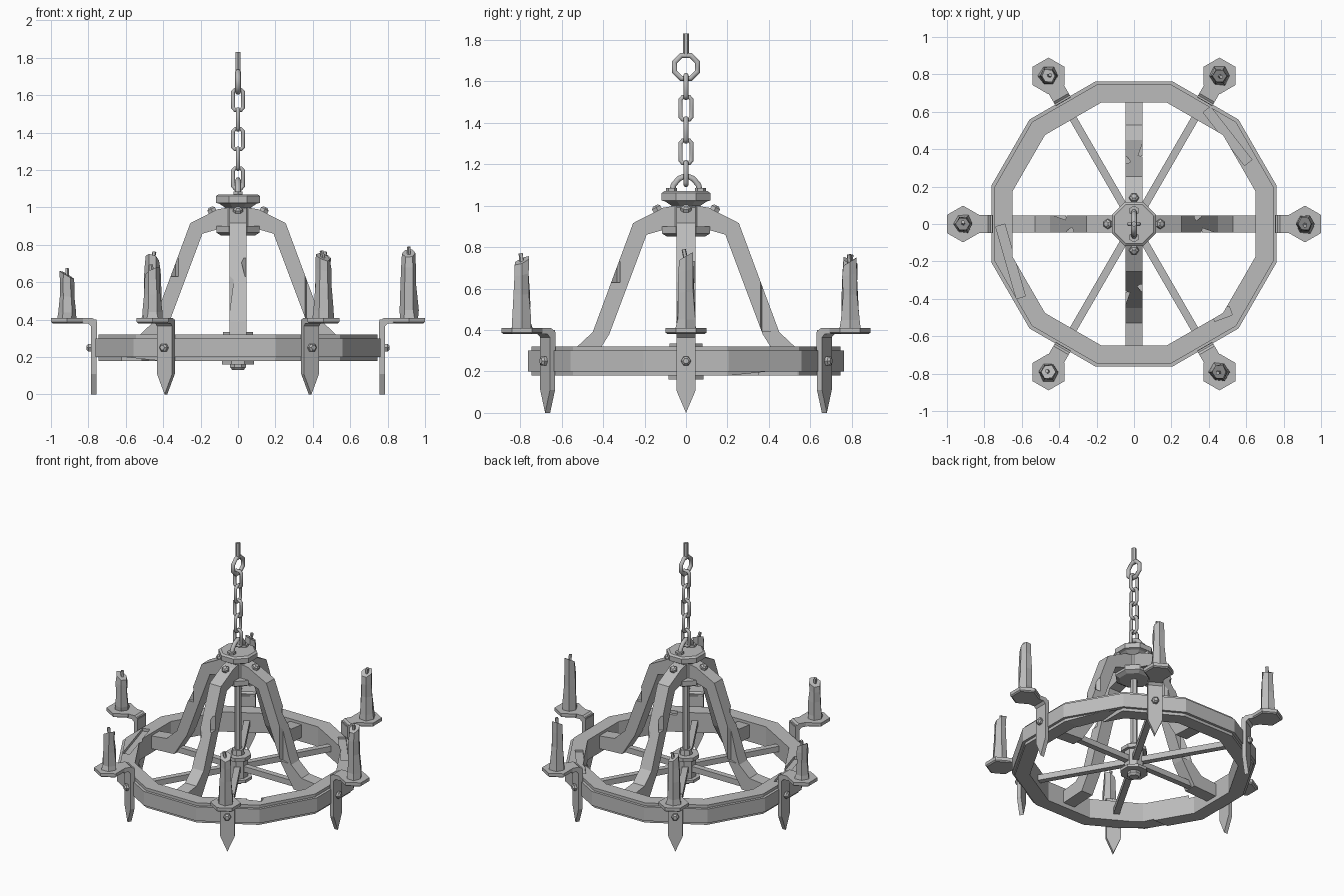
import bpy, bmesh, random
from math import pi, cos, sin, radians
from mathutils import Matrix, Vector

random.seed(4)
if "Cube" in bpy.data.objects:
    bpy.data.objects.remove(bpy.data.objects["Cube"])

grey = bpy.data.materials.new("plain_grey")
grey.use_nodes = True
grey.diffuse_color = (0.5, 0.5, 0.5, 1)
grey.node_tree.nodes["Principled BSDF"].inputs["Base Color"].default_value = (0.5, 0.5, 0.5, 1)


def turn(angle):
    return Matrix.Rotation(radians(angle), 4, 'Z')


def finish(name, bm, matrix=Matrix()):
    bmesh.ops.transform(bm, matrix=matrix, verts=bm.verts)
    bmesh.ops.recalc_face_normals(bm, faces=bm.faces)
    mesh = bpy.data.meshes.new(name)
    bm.to_mesh(mesh)
    bm.free()
    mesh.materials.append(grey)
    obj = bpy.data.objects.new(name, mesh)
    bpy.context.collection.objects.link(obj)
    return obj


def loft(name, rings, closed=False, matrix=Matrix()):
    """Skin a list of equal point rings, capped or joined end to start."""
    bm = bmesh.new()
    loops = [[bm.verts.new(p) for p in ring] for ring in rings]
    pairs = list(zip(loops, loops[1:] + loops[:1])) if closed else list(zip(loops, loops[1:]))
    for a, b in pairs:
        for i in range(len(a)):
            j = (i + 1) % len(a)
            bm.faces.new((a[i], a[j], b[j], b[i]))
    if not closed:
        bm.faces.new(loops[0])
        bm.faces.new(loops[-1])
    return finish(name, bm, matrix)


def lathe(name, profile, sides, closed=False, matrix=Matrix()):
    """Spin (apothem, z) points into a faceted solid with flats on the x axis."""
    def ring(r, z):
        r /= cos(pi / sides)
        steps = [2 * pi * (i + 0.5) / sides for i in range(sides)]
        return [(r * cos(a), r * sin(a), z) for a in steps]
    return loft(name, [ring(r, z) for r, z in profile], closed, matrix)


def slab(name, outline, width, matrix=Matrix()):
    """Extrude an x-z outline along y."""
    sides = [[(x, y, z) for x, z in outline] for y in (-width / 2, width / 2)]
    return loft(name, sides, False, matrix)


def tube(name, points, radius, cyclic):
    curve = bpy.data.curves.new(name, 'CURVE')
    curve.dimensions = '3D'
    curve.bevel_depth = radius
    curve.bevel_resolution = 1
    curve.use_fill_caps = True
    spline = curve.splines.new('POLY')
    spline.points.add(len(points) - 1)
    for p, co in zip(spline.points, points):
        p.co = (*co, 1)
    spline.use_cyclic_u = cyclic
    curve.materials.append(grey)
    obj = bpy.data.objects.new(name, curve)
    bpy.context.collection.objects.link(obj)
    bpy.ops.object.select_all(action='DESELECT')
    obj.select_set(True)
    bpy.context.view_layer.objects.active = obj
    bpy.ops.object.convert(target='MESH')
    return obj


def chip(obj, place, size, axis, angle):
    """Cut a splintered wedge out of a wooden part."""
    bm = bmesh.new()
    bmesh.ops.create_cube(bm, size=1)
    matrix = (Matrix.Translation(place) @ Matrix.Rotation(radians(angle), 4, Vector(axis))
              @ Matrix.Diagonal((*size, 1)))
    cutter = finish("chip_cutter", bm, matrix)
    cutter.hide_render = True
    cutter.hide_set(True)
    mod = obj.modifiers.new("chip", 'BOOLEAN')
    mod.operation = 'DIFFERENCE'
    mod.solver = 'EXACT'
    mod.object = cutter


# Wooden wheel with its outer band
wheel = lathe("wheel_rim", [(0.65, 0.18), (0.745, 0.18), (0.745, 0.32), (0.65, 0.32)], 12, True)
lathe("rim_band", [(0.735, 0.2), (0.763, 0.2), (0.763, 0.3), (0.735, 0.3)], 12, True)
chip(wheel, (-0.66, -0.2, 0.33), (0.05, 0.4, 0.06), (0, 0, 1), 16)
chip(wheel, (0.5, 0.47, 0.33), (0.36, 0.05, 0.05), (0, 0, 1), -52)
chip(wheel, (0.47, -0.48, 0.33), (0.1, 0.05, 0.06), (0, 0, 1), 20)
chip(wheel, (0.7, 0.35, 0.17), (0.3, 0.4, 0.05), (1, 0, 0), 6)
chip(wheel, (-0.56, -0.56, 0.17), (0.35, 0.3, 0.05), (0, 1, 0), 6)

# Four bent wooden straps rising to the crown
strap_side = [(0.05, 1.0), (0.11, 0.99), (0.255, 0.916), (0.45, 0.39), (0.53, 0.315), (0.66, 0.3),
              (0.66, 0.21), (0.47, 0.22), (0.37, 0.38), (0.19, 0.86), (0.05, 0.9)]
for i in range(4):
    spin = turn(90 * i)
    strap = slab("strap", strap_side, 0.09, spin)
    chip(strap, spin @ Vector((0.345, 0.045, 0.68)), (0.05, 0.03, 0.1), (0, 0, 1), 90 * i + 35)
    chip(strap, spin @ Vector((0.4, -0.05, 0.52)), (0.08, 0.03, 0.25), (0, 0, 1), 90 * i - 20)
    tilt = spin @ Matrix.Translation((0.13, 0, 0.965)) @ Matrix.Rotation(radians(28), 4, 'Y')
    lathe("strap_bolt", [(0.022, 0), (0.022, 0.03), (0.012, 0.04)], 6, False, tilt)

# Spokes, lower hub and centre rod
for i in range(6):
    slab("spoke", [(0.04, 0.225), (0.66, 0.225), (0.66, 0.265), (0.04, 0.265)], 0.04, turn(60 * i))
lathe("lower_hub", [(0.03, 0.13), (0.042, 0.145), (0.042, 0.16), (0.085, 0.16), (0.085, 0.18),
                    (0.06, 0.18), (0.06, 0.31), (0.08, 0.31), (0.08, 0.335), (0.04, 0.335),
                    (0.035, 0.37)], 8)
lathe("centre_rod", [(0.02, 0.3), (0.02, 0.9)], 6)

# Crown that clamps the straps
lathe("crown", [(0.09, 0.85), (0.115, 0.865), (0.115, 0.9), (0.07, 0.9), (0.07, 1.0),
                (0.1, 1.02), (0.118, 1.025), (0.118, 1.06), (0.105, 1.07)], 8)

# Bracket, spike, dish and candle on each of six arms
spike = [(-0.047, 0.4), (-0.047, 0.11), (0, 0), (0.047, 0.11), (0.047, 0.4)]
elbow = [(0.755, 0.3), (0.785, 0.3), (0.785, 0.365), (0.8, 0.38), (0.87, 0.38),
         (0.87, 0.41), (0.78, 0.41), (0.755, 0.39)]
candle_tops = [0.755, 0.73, 0.73, 0.64, 0.66, 0.735]
for i, top in enumerate(candle_tops):
    spin = turn(60 * i)
    slab("spike_plate", spike, 0.028, spin @ Matrix.Translation((0.771, 0, 0)) @ turn(90))
    slab("bracket_elbow", elbow, 0.094, spin)
    bolt_at = spin @ Matrix.Translation((0.78, 0, 0.25)) @ Matrix.Rotation(pi / 2, 4, 'Y')
    lathe("plate_bolt", [(0.021, 0), (0.021, 0.02), (0.012, 0.03)], 6, False, bolt_at)
    seat = spin @ Matrix.Translation((0.914, 0, 0))
    lathe("candle_dish", [(0.076, 0.38), (0.085, 0.387), (0.085, 0.41)], 6, False, seat)

    # Half-melted candle with a slanting top
    rings = []
    lean = random.uniform(0, 2 * pi)
    for part, radius in ((0, 0.054), (0.12, 0.05), (0.5, 0.043), (0.8, 0.04), (1, 0.038)):
        ring = []
        for k in range(6):
            a = k * pi / 3
            r = radius * random.uniform(0.88, 1.1)
            z = 0.41 + (top - 0.41) * part + part ** 4 * 0.022 * cos(a - lean)
            ring.append((r * cos(a), r * sin(a), z))
        rings.append(ring)
    loft("candle", rings, False, seat)
    wick_at = seat @ Matrix.Translation((0, 0, top - 0.02)) @ Matrix.Rotation(0.2, 4, 'X')
    lathe("wick", [(0.009, 0), (0.009, 0.055)], 5, False, wick_at)

# Loop on the crown, chain, hanging ring and top rod
loop = [(0, -0.07, 1.06), (0, -0.06, 1.1), (0, -0.035, 1.13), (0, 0, 1.145)]
tube("crown_loop", loop + [(0, -y, z) for _, y, z in loop[-2::-1]], 0.016, False)
for side in (-1, 1):
    foot = Matrix.Translation((0, side * 0.07, 0))
    lathe("loop_foot", [(0.024, 1.06), (0.024, 1.085)], 6, False, foot)
corners = [(0.027, 0.042), (0.015, 0.055), (-0.015, 0.055), (-0.027, 0.042)]
corners += [(-w, -h) for w, h in corners]
for i in range(5):
    mid = 1.575 - 0.105 * i
    points = [(w, 0, mid + h) if i % 2 == 0 else (0, w, mid + h) for w, h in corners]
    tube("chain_link", points, 0.012, True)
eye = [pi / 8 + k * pi / 4 for k in range(8)]
tube("hanging_ring", [(0, 0.06 * cos(a), 1.67 + 0.06 * sin(a)) for a in eye], 0.015, True)
lathe("top_rod", [(0.013, 1.725), (0.013, 1.83)], 6)
